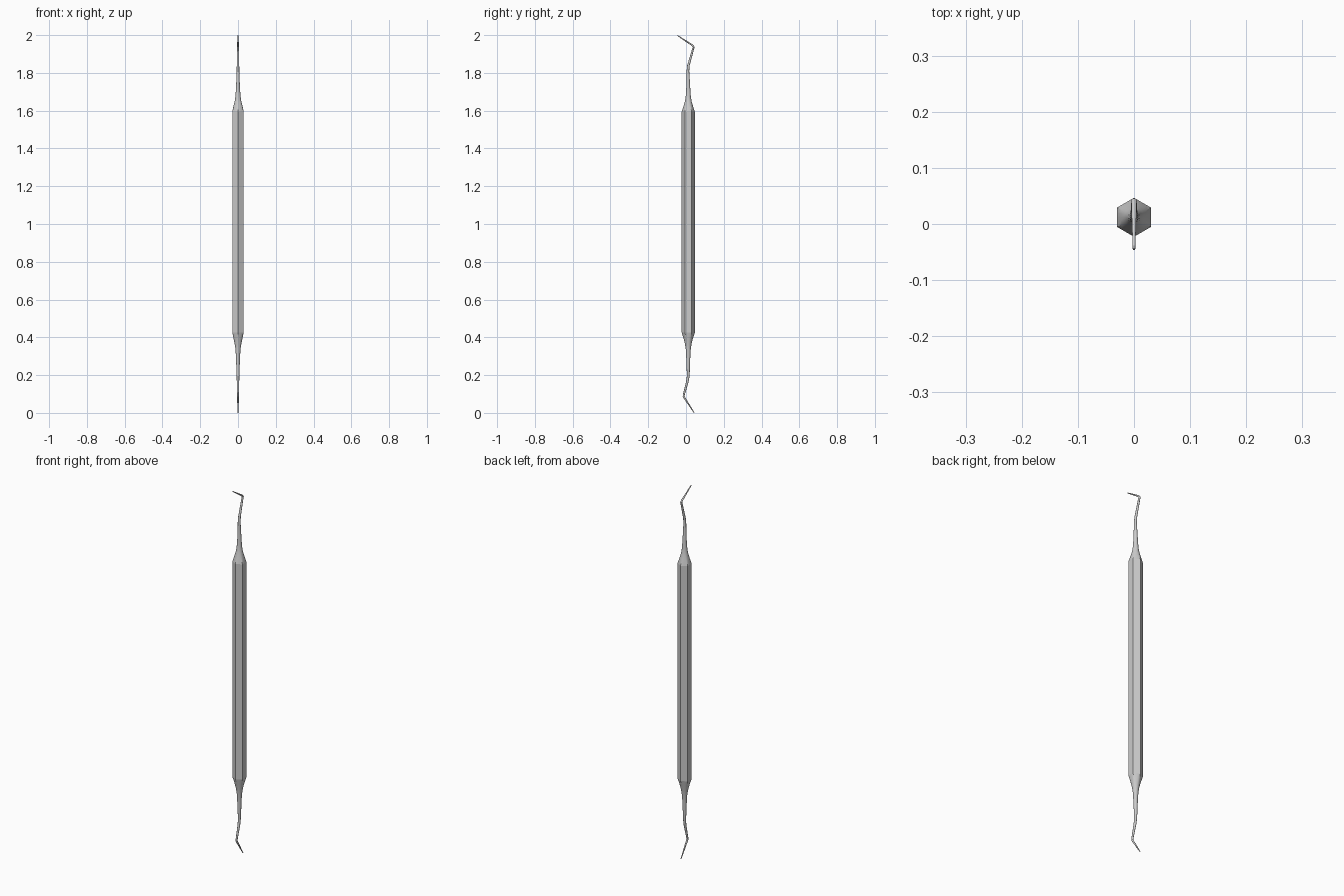
import bpy, bmesh
from math import pi, cos, sin
from mathutils import Vector

if "Cube" in bpy.data.objects:
    bpy.data.objects.remove(bpy.data.objects["Cube"])

SIDES = 24
YC = 0.012          # axis of the handle
HEX_R = 0.0347


def section(radius, hexness):
    """Cross-section points, blended from circle (0) to hexagon (1), points on +-y."""
    pts = []
    for i in range(SIDES):
        a = 2 * pi * i / SIDES
        off = (a % (pi / 3)) - pi / 6
        r_hex = radius * cos(pi / 6) / cos(off)
        r = radius + (r_hex - radius) * hexness
        pts.append((r * sin(a), r * cos(a)))
    return pts


def loft(name, stations, start_cap=False, end_cap=False):
    """Stations: (y, z, radius, hexness) along a path in the x = 0 plane."""
    bm = bmesh.new()
    path = [Vector((0, s[0], s[1])) for s in stations]
    rings = []
    for i, (y, z, r, h) in enumerate(stations):
        d_in = (path[i] - path[max(i - 1, 0)]).normalized()
        d_out = (path[min(i + 1, len(path) - 1)] - path[i]).normalized()
        t = (d_in + d_out).normalized()
        if h > 0.99:
            t = Vector((0, 0, 1 if path[-1].z > path[0].z else -1))
        side = t.cross(Vector((1, 0, 0)))
        rings.append([bm.verts.new(path[i] + Vector((u, 0, 0)) + side * v)
                      for u, v in section(r, h)])
    for a, b in zip(rings, rings[1:]):
        for k in range(SIDES):
            n = (k + 1) % SIDES
            bm.faces.new((a[k], a[n], b[n], b[k]))
    if start_cap:
        bm.faces.new(rings[0])
    if end_cap:
        bm.faces.new(rings[-1])
    bmesh.ops.recalc_face_normals(bm, faces=bm.faces)
    me = bpy.data.meshes.new(name)
    bm.to_mesh(me)
    bm.free()
    ob = bpy.data.objects.new(name, me)
    bpy.context.collection.objects.link(ob)
    bpy.ops.object.select_all(action='DESELECT')
    ob.select_set(True)
    bpy.context.view_layer.objects.active = ob
    bpy.ops.object.shade_smooth_by_angle(angle=pi / 6)
    return ob


# hexagonal handle
loft("handle", [(YC, 0.425, HEX_R, 1), (YC, 1.595, HEX_R, 1)], True, True)

# upper taper, shank and angled point
loft("upper_probe", [
    (YC, 1.595, HEX_R, 1), (YC, 1.625, 0.025, 0.3), (YC, 1.65, 0.0175, 0),
    (YC, 1.675, 0.0135, 0), (YC, 1.72, 0.0105, 0), (0.011, 1.78, 0.008, 0),
    (0.010, 1.81, 0.007, 0), (0.013, 1.84, 0.0065, 0), (0.037, 1.925, 0.005, 0),
    (0.041, 1.937, 0.005, 0), (0.034, 1.946, 0.0048, 0),
    (-0.045, 1.998, 0.0022, 0)], False, True)

# lower taper, shank and angled point
loft("lower_probe", [
    (YC, 0.425, HEX_R, 1), (YC, 0.395, 0.025, 0.3), (YC, 0.365, 0.0175, 0),
    (YC, 0.335, 0.013, 0), (YC, 0.29, 0.0105, 0), (YC, 0.22, 0.008, 0),
    (0.011, 0.19, 0.007, 0), (0.007, 0.165, 0.0065, 0), (-0.011, 0.098, 0.005, 0),
    (-0.0125, 0.088, 0.005, 0), (-0.007, 0.078, 0.0048, 0),
    (0.043, 0.001, 0.0022, 0)], False, True)
